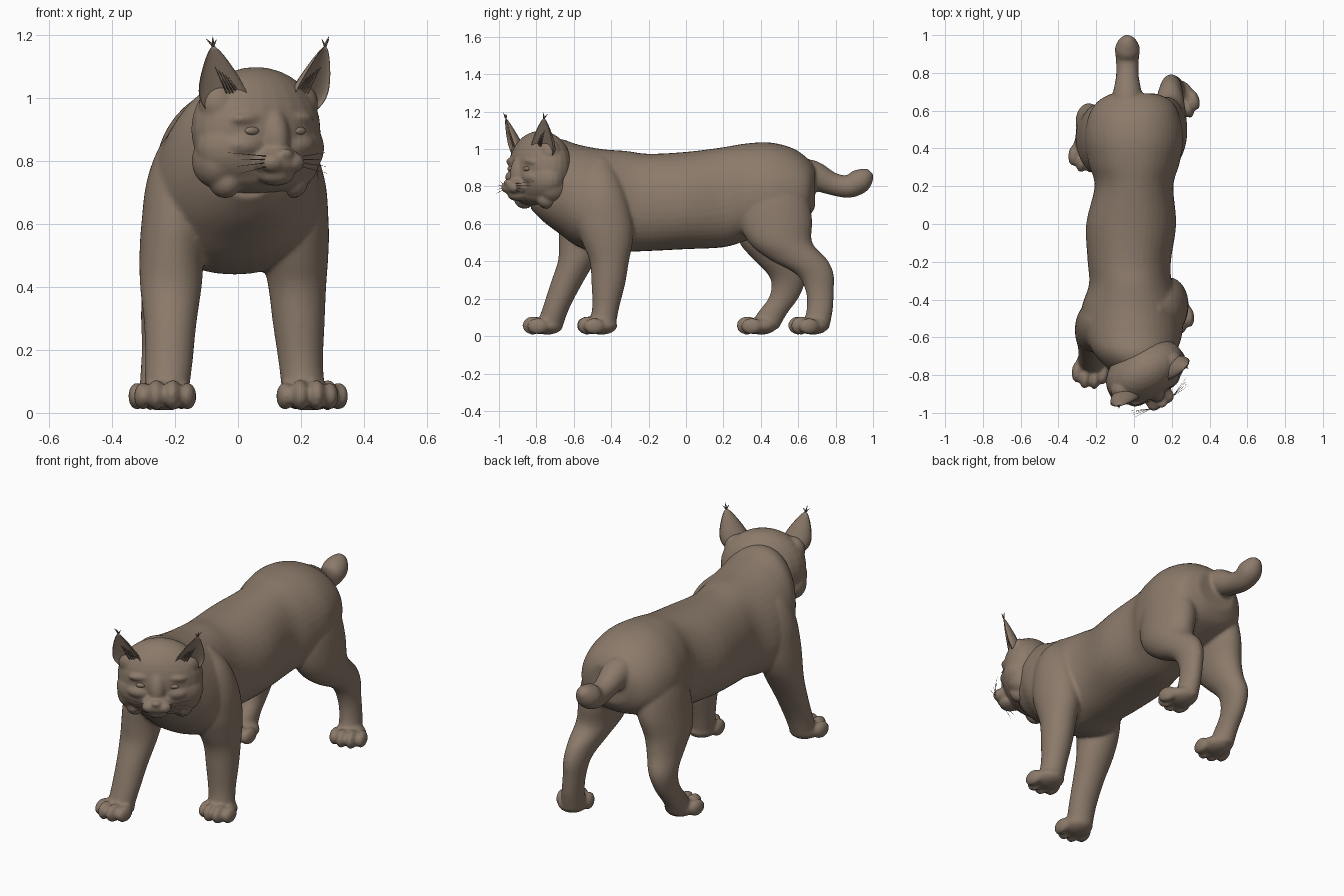
import bpy, bmesh, math
from mathutils import Matrix, Vector

old = bpy.data.objects.get("Cube")
if old:
    bpy.data.objects.remove(old, do_unlink=True)

fur = bpy.data.materials.new("brown fur")
fur.use_nodes = True
COLOR = (0.26, 0.195, 0.145, 1)
fur.diffuse_color = COLOR
fur.node_tree.nodes["Principled BSDF"].inputs["Base Color"].default_value = COLOR

# Head frame: placed in front of the shoulders and turned to the left
HEAD = Matrix.Translation((0.055, -0.785, 0)) @ Matrix.Rotation(math.radians(30), 4, 'Z')


def spline(rows, steps=4):
    """Smoothly interpolate rows of numbers."""
    rows = [Vector(r) for r in rows]
    out = []
    for i in range(len(rows) - 1):
        a, b, c, d = (rows[max(0, min(len(rows) - 1, i + k))] for k in (-1, 0, 1, 2))
        for s in range(steps):
            t = s / steps
            out.append(b + (c - a) * (t / 2) + (a * 2 - b * 5 + c * 4 - d) * (t * t / 2)
                       + (b * 3 - a - c * 3 + d) * (t ** 3 / 2))
    return out + [rows[-1]]


def skin(bm, rings):
    """Join rings of points into a closed tube."""
    rings = [[bm.verts.new(p) for p in ring] for ring in rings]
    n = len(rings[0])
    for r, s in zip(rings, rings[1:]):
        for i in range(n):
            bm.faces.new((r[i], r[(i + 1) % n], s[(i + 1) % n], s[i]))
    bm.faces.new(rings[0][::-1])
    bm.faces.new(rings[-1])


def turns(n=28):
    return [(math.cos(i * math.tau / n), math.sin(i * math.tau / n)) for i in range(n)]


def ball(bm, center, radii, matrix=Matrix(), tilt=0):
    m = matrix @ Matrix.Translation(center) @ Matrix.Rotation(tilt, 4, 'X') @ Matrix.Diagonal((*radii, 1))
    bmesh.ops.create_uvsphere(bm, u_segments=24, v_segments=16, radius=1, matrix=m)


def leg(bm, rows):
    """Rows are x, y, z, half width, half depth."""
    skin(bm, [[(x + c * a, y + s * b, z) for c, s in turns()] for x, y, z, a, b in spline(rows)])


def paw(bm, x, tip, yaw):
    """Four toes spread over a pad, with the toe tips at y = tip."""
    m = Matrix.Translation((x, tip + 0.1, 0)) @ Matrix.Rotation(math.radians(yaw), 4, 'Z')
    ball(bm, (0, 0.03, 0.055), (0.08, 0.085, 0.047), m)
    for side in (-1, 1):
        ball(bm, (side * 0.026, -0.045, 0.057), (0.029, 0.056, 0.049), m)
        ball(bm, (side * 0.071, -0.015, 0.053), (0.028, 0.056, 0.044), m)


def finish(name, bm, voxel=0, smooth=0):
    bmesh.ops.recalc_face_normals(bm, faces=bm.faces)
    for f in bm.faces:
        f.smooth = True
    mesh = bpy.data.meshes.new(name)
    bm.to_mesh(mesh)
    bm.free()
    mesh.materials.append(fur)
    ob = bpy.data.objects.new(name, mesh)
    bpy.context.collection.objects.link(ob)
    if voxel:
        mod = ob.modifiers.new("fuse", 'REMESH')
        mod.mode, mod.voxel_size, mod.use_smooth_shade = 'VOXEL', voxel, True
        mod = ob.modifiers.new("soften", 'SMOOTH')
        mod.factor, mod.iterations = 0.5, smooth


# Trunk: y, bottom, top, half width, middle x, narrowing toward the back line
body = bmesh.new()
trunk = [(-.83, .68, .9, .09, .03, 0), (-.76, .61, 1.02, .17, .025, .05), (-.68, .55, 1.055, .22, .005, .08),
         (-.58, .48, 1.025, .258, -.005, .14), (-.45, .44, 1, .265, -.01, .17), (-.32, .45, .99, .22, -.017, .1),
         (-.2, .455, .975, .22, -.025, .05), (0, .465, .985, .238, -.015, .05), (.2, .475, 1.01, .208, 0, .05),
         (.32, .51, 1.03, .24, 0, .1), (.45, .55, 1.035, .26, 0, .12), (.57, .59, 1.005, .24, 0, .12),
         (.65, .63, .95, .195, .005, .1), (.69, .69, .9, .12, 0, 0)]
skin(body, [[(mid + wide * (1 - slim * s) * math.copysign(abs(c) ** 0.92, c), y,
              (low + top) / 2 + (top - low) / 2 * math.copysign(abs(s) ** 0.92, s)) for c, s in turns(40)]
            for y, low, top, wide, mid, slim in spline(trunk)])

# Front legs, rounded off inside the shoulders
leg(body, [(.11, -.46, .95, .03, .04), (.145, -.46, .86, .085, .1), (.172, -.45, .74, .104, .135),
           (.183, -.435, .6, .105, .15), (.182, -.42, .5, .105, .135),
           (.188, -.41, .4, .092, .105), (.193, -.415, .28, .082, .09), (.2, -.43, .15, .07, .072),
           (.212, -.45, .04, .07, .072)])
leg(body, [(-.12, -.52, .95, .03, .04), (-.155, -.525, .86, .085, .1), (-.185, -.53, .74, .104, .13),
           (-.2, -.54, .6, .107, .14), (-.21, -.555, .5, .103, .125),
           (-.213, -.585, .4, .098, .1), (-.215, -.64, .28, .083, .085), (-.22, -.695, .15, .075, .072),
           (-.23, -.735, .04, .07, .072)])
# Hind legs, rounded off inside the hips
leg(body, [(.08, .47, .97, .03, .04), (.125, .47, .88, .09, .12), (.152, .475, .75, .108, .175),
           (.165, .48, .62, .112, .195), (.18, .505, .5, .102, .17),
           (.19, .6, .41, .08, .155), (.195, .69, .33, .063, .1), (.2, .715, .24, .054, .075),
           (.21, .715, .14, .054, .07), (.22, .69, .04, .06, .075)])
leg(body, [(-.08, .46, .97, .03, .04), (-.125, .46, .88, .09, .12), (-.16, .455, .75, .108, .17),
           (-.18, .45, .62, .112, .19), (-.205, .45, .5, .102, .165),
           (-.22, .49, .41, .085, .13), (-.24, .545, .31, .068, .095), (-.25, .525, .21, .055, .08),
           (-.255, .46, .12, .055, .08), (-.255, .42, .04, .06, .075)])
paw(body, .219, -.582, 5)
paw(body, -.23, -.873, -4)
paw(body, .246, .55, 18)
paw(body, -.248, .272, -5)
# Tail: rings square to its path in the side plane
path = spline([(.56, .87, .08), (.67, .862, .08), (.78, .815, .061), (.87, .8, .061),
               (.93, .83, .066), (.968, .862, .045), (.987, .88, .02)])
rings = []
for i, p in enumerate(path):
    d = path[min(i + 1, len(path) - 1)] - path[max(i - 1, 0)]
    d = Vector((d.x, d.y)).normalized()
    rings.append([(-.035 + p.z * c, p.x - d.y * p.z * s, p.y + d.x * p.z * s) for c, s in turns(20)])
skin(body, rings)
finish("body_and_legs", body, 0.009, 7)

# Head: skull, cheeks, ruffs, brows, muzzle and chin fused together
head = bmesh.new()
ball(head, (.005, .005, .9), (.222, .15, .198), HEAD)
ball(head, (.005, -.02, .84), (.226, .125, .14), HEAD)
ball(head, (.005, -.005, .765), (.18, .115, .072), HEAD)
ball(head, (0, -.11, .89), (.05, .06, .1), HEAD, -0.3)
ball(head, (0, -.14, .797), (.08, .065, .05), HEAD)
ball(head, (0, -.13, .755), (.06, .055, .034), HEAD)
ball(head, (0, -.193, .822), (.027, .02, .018), HEAD)
for side in (-1, 1):
    ball(head, (side * .148, 0, .8), (.07, .085, .085), HEAD)
    ball(head, (side * .122, -.02, .735), (.05, .06, .054), HEAD)
    ball(head, (side * .036, -.172, .795), (.042, .035, .032), HEAD)
    ball(head, (side * .085, -.105, .93), (.065, .035, .024), HEAD, -0.4)
    ball(head, (side * .085, -.095, .85), (.075, .05, .04), HEAD)
    ball(head, (side * .145, -.02, .98), (.065, .06, .07), HEAD)
finish("head", head, 0.007, 9)

for side, label in ((1, "left"), (-1, "right")):
    # Ear: crescent sections opening forward and outward, narrowing to a tip
    ear = bmesh.new()
    base, tip = Vector((side * .14, -.045, .965)), Vector((side * .205, -.088, 1.165))
    outward = Matrix.Rotation(side * math.radians(18), 3, 'Z')
    rings = []
    for k in range(15):
        f = k / 14
        mid = base.lerp(tip, f)
        size = (1 - f) ** .75 * (1 - .4 * (1 - f) ** 5)
        wide, deep = .102 * size + .003, .08 * size + .003
        rings.append([HEAD @ (mid + outward @ Vector((wide * c, deep * ((s if s > 0 else -.4 * s) - .35), 0)))
                      for c, s in turns(24)])
    skin(ear, rings)
    finish(label + "_ear", ear)

    # Eye under the brow
    eye = bmesh.new()
    ball(eye, (side * .085, -.128, .895), (.026, .012, .013), HEAD)
    finish(label + "_eye", eye)

    # Fine hairs: ear tufts, inner ear hair and whiskers
    hairs = [(tip, tip + Vector((side * x, y, z)), .005)
             for x, y, z in ((.008, -.01, .03), (-.012, 0, .02), (.02, .01, .022))]
    for k in range(5):
        root = base + Vector((side * (.012 * k - .04), -.03, .05))
        hairs.append((root, root + Vector((side * .045, -.005, .05 + .008 * k)), .003))
    for k in range(4):
        root = Vector((side * (.05 + .006 * k), -.185, .785 + .01 * k))
        hairs.append((root, root + Vector((side * .11, .005 + .015 * k, .012 * k - .025)), .0018))
    hair = bmesh.new()
    for start, end, radius in hairs:
        turn = (end - start).to_track_quat('Z', 'Y').to_matrix().to_4x4()
        bmesh.ops.create_cone(hair, segments=6, radius1=radius, radius2=radius * .2, cap_ends=True,
                              depth=(end - start).length,
                              matrix=HEAD @ Matrix.Translation((start + end) / 2) @ turn)
    finish(label + "_hairs", hair)
